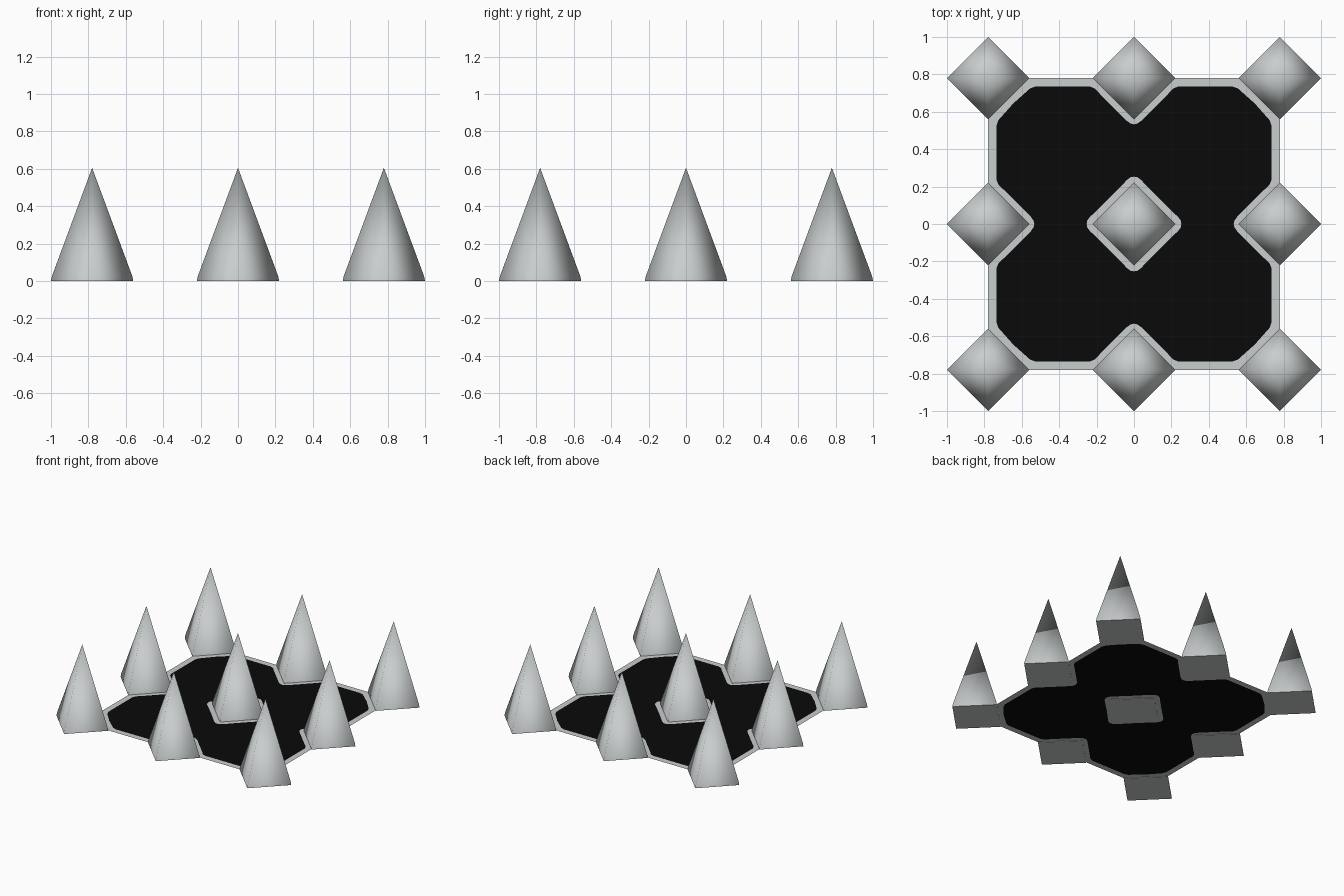
import bpy, bmesh, math

if "Cube" in bpy.data.objects:
    bpy.data.objects.remove(bpy.data.objects["Cube"])


def material(name, rgb):
    m = bpy.data.materials.new(name)
    m.diffuse_color = (*rgb, 1)
    m.use_nodes = True
    m.node_tree.nodes["Principled BSDF"].inputs["Base Color"].default_value = m.diffuse_color
    return m


steel = material("pale_steel", (0.58, 0.61, 0.61))
black = material("pit_black", (0.003, 0.003, 0.003))
PITCH, R, H = 0.78, 0.22, 0.605
FLOOR_Z = 0.003


def finish(bm, name, mats):
    mesh = bpy.data.meshes.new(name)
    bm.to_mesh(mesh)
    bm.free()
    for m in mats:
        mesh.materials.append(m)
    ob = bpy.data.objects.new(name, mesh)
    bpy.context.collection.objects.link(ob)
    return ob


# Four-sided spike: short foot band, then a smooth-shaded taper to the tip
def spike(name, x, y):
    bm = bmesh.new()
    rings = []
    for r, z in ((R, 0), (R - 0.005, 0.025)):
        rings.append([bm.verts.new((x + r * math.cos(k * math.pi / 2),
                                    y + r * math.sin(k * math.pi / 2), z))
                      for k in range(4)])
    tip = bm.verts.new((x, y, H))
    low, high = rings
    base = bm.faces.new(low[::-1])
    for k in range(4):
        n = (k + 1) % 4
        bm.faces.new((low[k], low[n], high[n], high[k])).smooth = True
        bm.faces.new((high[k], high[n], tip)).smooth = True
    for e in base.edges:
        e.smooth = False
    return finish(bm, name, [steel])


for i in (-1, 0, 1):
    for j in (-1, 0, 1):
        spike(f"spike_{i + 1}_{j + 1}", i * PITCH, j * PITCH)

# Floor sheet: one eighth as (black outline point, outer border point) pairs
near = [((0.135, 0.135), (0.11, 0.11)), ((0.237, 0.036), (0.22, 0)),
        ((0.25, 0.018), (0.22, 0)), ((0.253, 0), (0.22, 0))]
far = [((0.533, 0), (0.56, 0)), ((0.537, 0.018), (0.56, 0)),
       ((0.551, 0.038), (0.56, 0)), ((0.695, 0.182), (0.78, 0.22)),
       ((0.722, 0.206), (0.78, 0.22)), ((0.735, 0.235), (0.78, 0.22)),
       ((0.735, 0.525), (0.78, 0.56)), ((0.725, 0.555), (0.78, 0.56)),
       ((0.645, 0.645), (0.67, 0.67))]

bm = bmesh.new()


def add_face(points, mat, flip):
    unique = list(dict.fromkeys(points))
    verts = [bm.verts.new((*p, FLOOR_Z)) for p in unique]
    f = bm.faces.new(verts[::-1] if flip else verts)
    f.material_index = mat


for sx in (1, -1):
    for sy in (1, -1):
        for swap in (False, True):
            def place(p):
                a, b = (p[1], p[0]) if swap else p
                return (sx * a, sy * b)
            flip = (sx * sy < 0) != swap
            add_face([place(p) for p, q in near + far], 1, flip)
            for part in (near, far):
                for (p0, q0), (p1, q1) in zip(part, part[1:]):
                    add_face([place(p) for p in (p0, q0, q1, p1)], 0, flip)

bmesh.ops.remove_doubles(bm, verts=bm.verts, dist=0.0005)
bmesh.ops.triangulate(bm, faces=[f for f in bm.faces if len(f.verts) > 4])
bm.normal_update()
for f in bm.faces:
    if f.normal.z < 0:
        f.normal_flip()
finish(bm, "floor_sheet", [steel, black])
